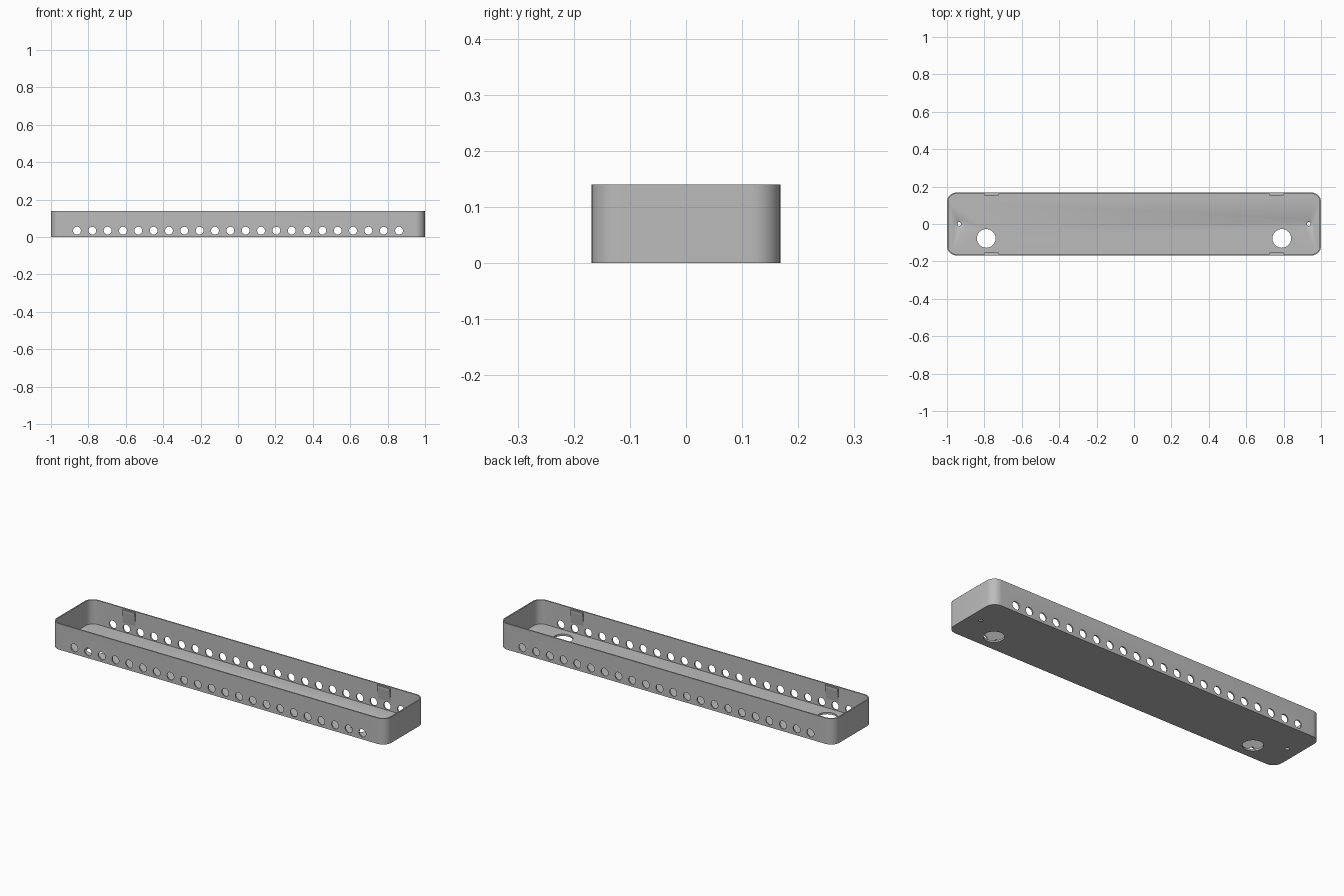
import bpy, bmesh, math
from mathutils import Matrix, Vector

cube = bpy.data.objects.get("Cube")
if cube:
    bpy.data.objects.remove(cube, do_unlink=True)

LENGTH, WIDTH, HEIGHT = 2.0, 0.336, 0.14
WALL, FLOOR, RADIUS = 0.007, 0.01, 0.05

grey = bpy.data.materials.new("plain grey")
grey.use_nodes = True
colour = (0.5, 0.5, 0.5, 1)
grey.diffuse_color = colour
grey.node_tree.nodes["Principled BSDF"].inputs["Base Color"].default_value = colour


def make_object(name, bm):
    bmesh.ops.recalc_face_normals(bm, faces=bm.faces)
    mesh = bpy.data.meshes.new(name)
    bm.to_mesh(mesh)
    bm.free()
    mesh.materials.append(grey)
    obj = bpy.data.objects.new(name, mesh)
    bpy.context.collection.objects.link(obj)
    return obj


def prism(bm, points, offset):
    """Extrude a closed outline along the offset."""
    low = [bm.verts.new(p) for p in points]
    high = [bm.verts.new(Vector(p) + Vector(offset)) for p in points]
    bm.faces.new(low)
    bm.faces.new(high)
    for i in range(len(low)):
        j = (i + 1) % len(low)
        bm.faces.new((low[i], low[j], high[j], high[i]))


def rounded_outline(inset, z, steps=10):
    r = RADIUS - inset
    cx, cy = LENGTH / 2 - RADIUS, WIDTH / 2 - RADIUS
    points = []
    for k, (sx, sy) in enumerate(((1, 1), (-1, 1), (-1, -1), (1, -1))):
        for i in range(steps + 1):
            a = math.pi / 2 * (k + i / steps)
            points.append((sx * cx + r * math.cos(a), sy * cy + r * math.sin(a), z))
    return points


def drill(bm, centre, r1, r2, depth, turn=Matrix()):
    bmesh.ops.create_cone(bm, cap_ends=True, segments=32, radius1=r1, radius2=r2,
                          depth=depth, matrix=Matrix.Translation(centre) @ turn)


def cut(target, bm):
    cutter = make_object("hole_cutter", bm)
    cutter.hide_render = True
    mod = target.modifiers.new("holes", "BOOLEAN")
    mod.operation, mod.solver, mod.object = "DIFFERENCE", "EXACT", cutter
    bpy.context.view_layer.objects.active = target
    bpy.ops.object.modifier_apply(modifier=mod.name)
    bpy.data.objects.remove(cutter, do_unlink=True)


# Open tray with rounded corners
bm = bmesh.new()
prism(bm, rounded_outline(0, 0), (0, 0, HEIGHT))
tray = make_object("tray", bm)
bm = bmesh.new()
prism(bm, rounded_outline(WALL, FLOOR), (0, 0, HEIGHT))
cut(tray, bm)

# Row of round vents through both long walls
bm = bmesh.new()
for i in range(22):
    drill(bm, ((i - 10.5) * 0.082, 0, 0.034), 0.021, 0.021, 0.5,
          Matrix.Rotation(math.pi / 2, 4, "X"))
cut(tray, bm)

# Cable holes and screw holes in the floor
bm = bmesh.new()
for side in (-1, 1):
    drill(bm, (side * 0.79, -0.077, 0), 0.05, 0.05, 0.05)
    drill(bm, (side * 0.935, 0, 0), 0.01, 0.01, 0.05)
cut(tray, bm)

# Countersinks around the screw holes
bm = bmesh.new()
for side in (-1, 1):
    drill(bm, (side * 0.935, 0, 0.008), 0.01, 0.03, 0.01)
cut(tray, bm)

# Lid catches: a lip near the rim tapering back into the wall
bm = bmesh.new()
wall_y = WIDTH / 2 - WALL / 2
tip_y = WIDTH / 2 - 0.016
for sx in (-1, 1):
    for sy in (-1, 1):
        profile = [(wall_y, 0.134), (tip_y, 0.134), (tip_y, 0.122),
                   (WIDTH / 2 - WALL, 0.06), (wall_y, 0.06)]
        prism(bm, [(sx * 0.762 - 0.038, sy * y, z) for y, z in profile],
              (0.076, 0, 0))
catches = make_object("lid_catches", bm)

# Smooth the round surfaces, keep the edges crisp
bpy.ops.object.select_all(action="DESELECT")
tray.select_set(True)
bpy.context.view_layer.objects.active = tray
bpy.ops.object.shade_smooth_by_angle(angle=math.radians(30))
